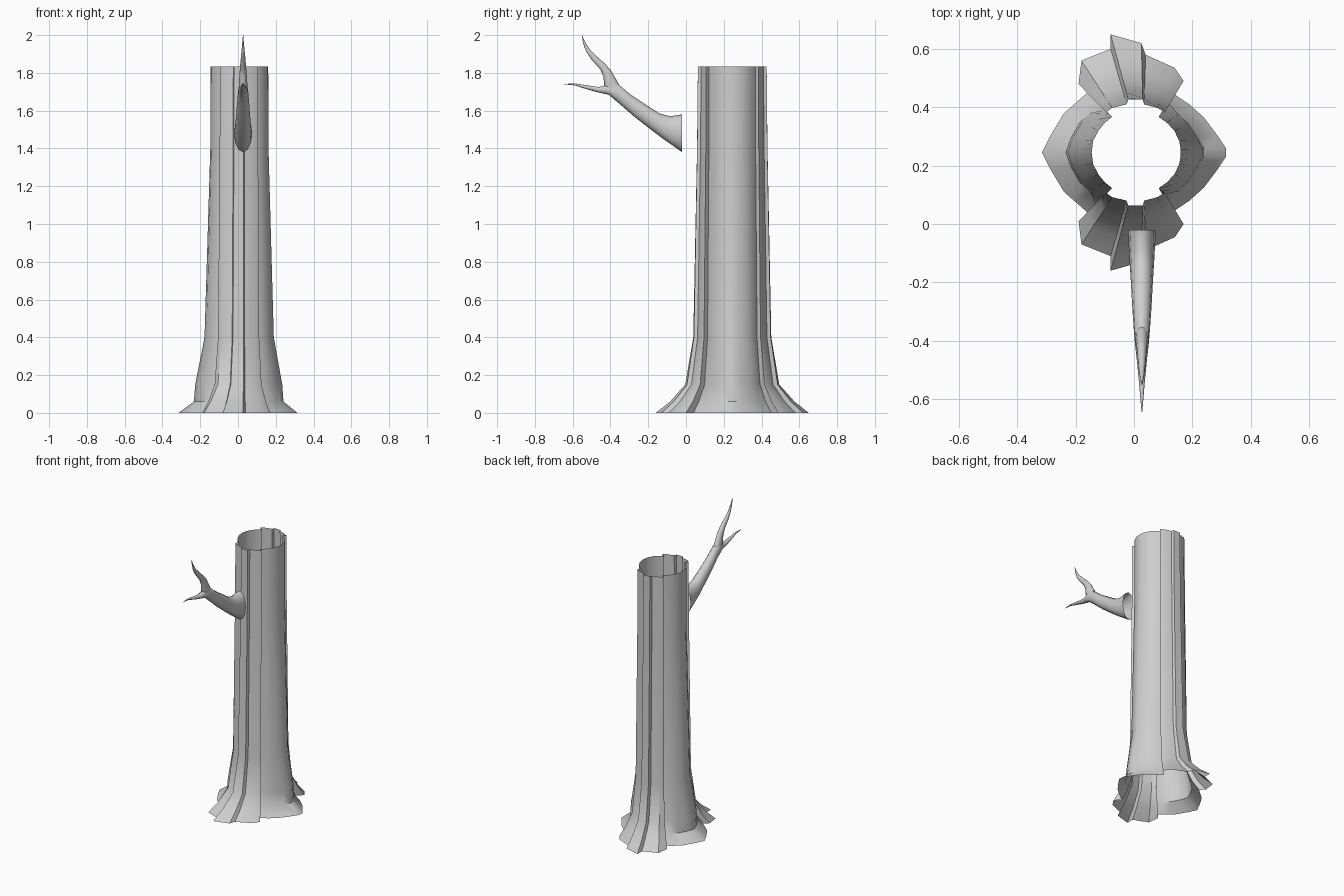
import bpy
import bmesh
from math import cos, sin, tau

cube = bpy.data.objects.get("Cube")
if cube:
    bpy.data.objects.remove(cube, do_unlink=True)

bark = bpy.data.materials.new("grey bark")
bark.use_nodes = True
GREY = (0.62, 0.62, 0.62, 1)
bark.diffuse_color = GREY
bark.node_tree.nodes["Principled BSDF"].inputs["Base Color"].default_value = GREY


def loft(name, rings, angle):
    """Open tube skinned through a list of equally sized closed rings."""
    bm = bmesh.new()
    loops = [[bm.verts.new(p) for p in ring] for ring in rings]
    for a, b in zip(loops, loops[1:]):
        for i in range(len(a)):
            j = (i + 1) % len(a)
            bm.faces.new((a[i], a[j], b[j], b[i]))
    bmesh.ops.recalc_face_normals(bm, faces=bm.faces)
    mesh = bpy.data.meshes.new(name)
    bm.to_mesh(mesh)
    bm.free()
    mesh.materials.append(bark)
    obj = bpy.data.objects.new(name, mesh)
    bpy.context.collection.objects.link(obj)
    bpy.ops.object.select_all(action="DESELECT")
    obj.select_set(True)
    bpy.context.view_layer.objects.active = obj
    bpy.ops.object.shade_smooth_by_angle(angle=angle)
    return obj


# Trunk: half outline at the roots and at the top, mirrored front to back
TRUNK_Y = 0.245
half = [  # root x, y, top x, y
    (-.315, 0, -.145, 0), (-.285, .06, -.14, .04), (-.24, .135, -.122, .075),
    (-.2, .17, -.1, .102), (-.16, .205, -.075, .122),
    (-.19, .235, -.095, .138), (-.18, .315, -.075, .153),
    (-.08, .355, -.025, .165), (-.08, .405, -.02, .182),
    (.025, .375, .03, .182), (.04, .335, .035, .165),
    (.14, .29, .08, .153), (.17, .245, .105, .138), (.13, .205, .085, .122),
    (.19, .165, .113, .102), (.24, .12, .138, .075), (.285, .06, .155, .04),
    (.315, .015, .16, .01),
]
outline = half + [(a, -b, c, -d) for a, b, c, d in reversed(half[1:])]

# Height, flare of the side lobes, flare of the front and back lobes
levels = [(0, 1, 1), (.06, .52, .66), (.15, .48, .3), (.4, .19, .11),
          (1.4, .01, .02), (1.835, 0, 0)]
rings = []
for z, side, front in levels:
    ring = []
    for rx, ry, tx, ty in outline:
        w = front if abs(ry) > .2 else side
        ring.append((tx + (rx - tx) * w, TRUNK_Y + ty + (ry - ty) * w, z))
    rings.append(ring)
loft("trunk", rings, 0.7)


# Branch: each ring spans an upper and a lower point, with a half width in x
def branch(name, sections, sides=12):
    rings = []
    for y1, z1, y2, z2, width in sections:
        ring = []
        for i in range(sides):
            t = tau * i / sides
            k = (1 + cos(t)) / 2
            ring.append((.027 + width * sin(t),
                         y2 + (y1 - y2) * k, z2 + (z1 - z2) * k))
        rings.append(ring)
    loft(name, rings, 1.0)


branch("branch", [
    (-.02, 1.58, -.02, 1.38, .048), (-.085, 1.57, -.07, 1.415, .045),
    (-.14, 1.585, -.12, 1.45, .042), (-.21, 1.63, -.18, 1.495, .038),
    (-.3, 1.69, -.27, 1.565, .033), (-.37, 1.75, -.345, 1.63, .028),
    (-.425, 1.735, -.41, 1.685, .023), (-.46, 1.725, -.46, 1.695, .018),
    (-.53, 1.735, -.53, 1.715, .011), (-.59, 1.745, -.59, 1.734, .006),
    (-.645, 1.741, -.645, 1.739, .001),
])
branch("upper_twig", [
    (-.35, 1.73, -.41, 1.685, .024), (-.375, 1.775, -.432, 1.725, .022),
    (-.395, 1.81, -.437, 1.78, .019), (-.425, 1.845, -.455, 1.82, .016),
    (-.475, 1.89, -.5, 1.87, .012), (-.51, 1.925, -.53, 1.915, .008),
    (-.535, 1.965, -.545, 1.96, .004), (-.55, 2.0, -.552, 2.0, .001),
])
